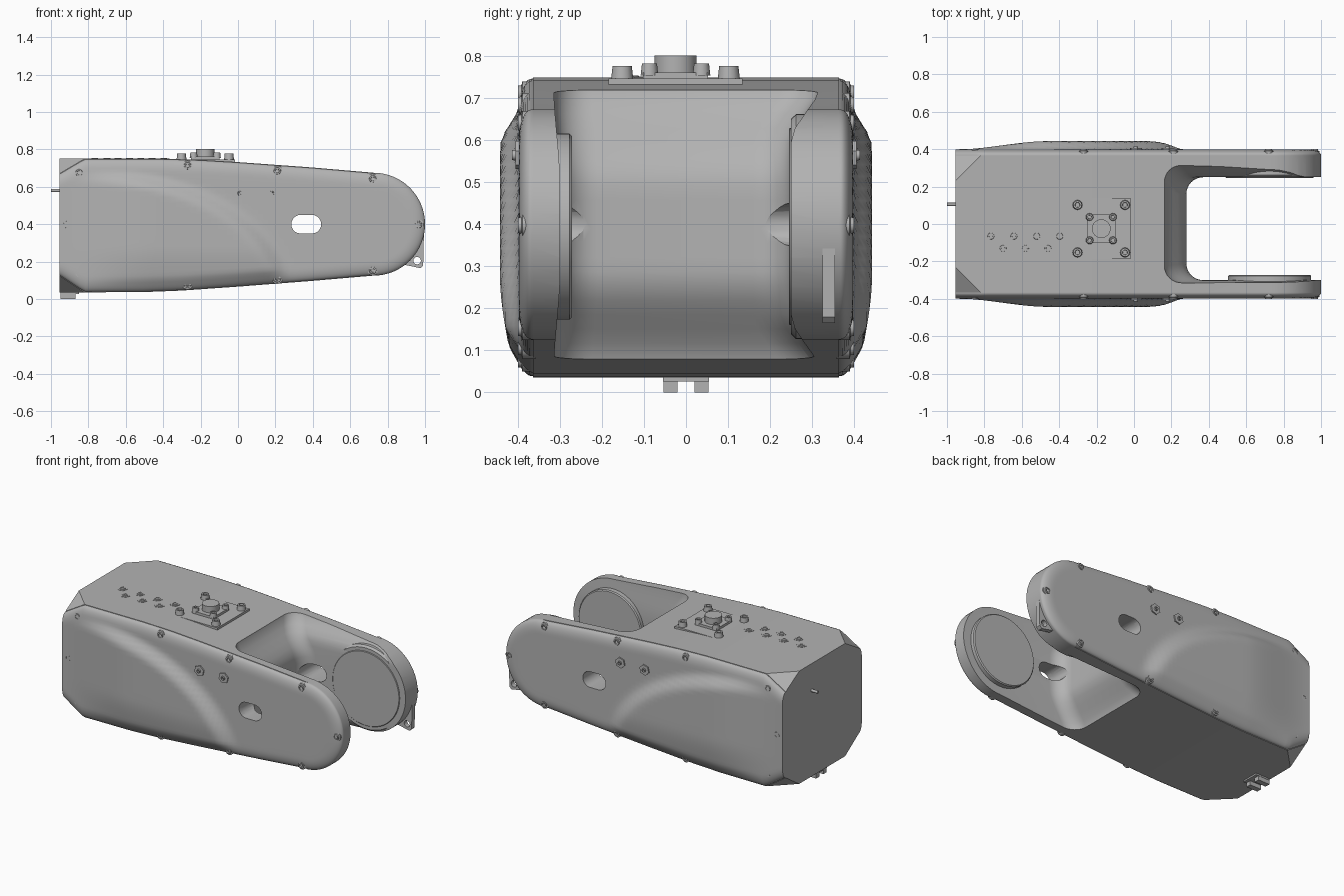
import bpy, bmesh, math
from mathutils import Vector

if "Cube" in bpy.data.objects:
    bpy.data.objects.remove(bpy.data.objects["Cube"])

grey = bpy.data.materials.new("cast_grey")
grey.diffuse_color = (0.45, 0.45, 0.45, 1)
grey.use_nodes = True
grey.node_tree.nodes["Principled BSDF"].inputs["Base Color"].default_value = grey.diffuse_color


def finish(name, bm, angle=35):
    bmesh.ops.remove_doubles(bm, verts=bm.verts[:], dist=1e-5)
    bmesh.ops.recalc_face_normals(bm, faces=bm.faces[:])
    me = bpy.data.meshes.new(name)
    bm.to_mesh(me)
    bm.free()
    ob = bpy.data.objects.new(name, me)
    bpy.context.collection.objects.link(ob)
    me.materials.append(grey)
    smooth(ob, angle)
    return ob


def smooth(ob, angle=35):
    bpy.ops.object.select_all(action='DESELECT')
    ob.select_set(True)
    bpy.context.view_layer.objects.active = ob
    bpy.ops.object.shade_smooth_by_angle(angle=math.radians(angle))


def loft_bm(rings):
    bm = bmesh.new()
    vs = [[bm.verts.new(p) for p in r] for r in rings]
    n = len(vs[0])
    for a, b in zip(vs, vs[1:]):
        for i in range(n):
            bm.faces.new((a[i], a[(i + 1) % n], b[(i + 1) % n], b[i]))
    bm.faces.new(vs[0][::-1])
    bm.faces.new(vs[-1])
    return bm


def loft(name, rings, angle=35):
    return finish(name, loft_bm(rings), angle)


def circle(cx, cy, r, n, turn=0.0):
    return [(cx + r * math.cos(turn + 2 * math.pi * i / n),
             cy + r * math.sin(turn + 2 * math.pi * i / n)) for i in range(n)]


def prism_y(name, pts, y0, y1):
    return loft(name, [[(x, y, z) for x, z in pts] for y in (y0, y1)])


def prism_z(name, pts, z0, z1):
    return loft(name, [[(x, y, z) for x, y in pts] for z in (z0, z1)])


def rect(x0, x1, y0, y1):
    return [(x0, y0), (x1, y0), (x1, y1), (x0, y1)]


def cut(ob, cutter):
    m = ob.modifiers.new("cut", 'BOOLEAN')
    m.operation, m.object, m.solver = 'DIFFERENCE', cutter, 'EXACT'
    bpy.context.view_layer.objects.active = ob
    bpy.ops.object.modifier_apply(modifier="cut")
    smooth(ob)


def drop(ob):
    bpy.data.objects.remove(ob, do_unlink=True)


def interp(pts, x):
    for (x0, z0), (x1, z1) in zip(pts, pts[1:]):
        if x <= x1:
            return z0 + (z1 - z0) * max(0, x - x0) / (x1 - x0)
    return pts[-1][1]


def step(t):
    t = min(1, max(0, t))
    return t * t * (3 - 2 * t)


# side outline: long tapering beam ending in a half circle
L, CX, CZ, R = -0.955, 0.725, 0.4, 0.275
TOP = [(L, .75), (-.4, .75), (-.2, .744), (0, .732), (.4, .703), (CX, CZ + R)]
BOT = [(L, .035), (-.5, .037), (-.3, .045), (0, .066), (.4, .097), (CX, CZ - R)]
arc = [(CX + R * math.sin(a), R * math.cos(a)) for a in
       [math.pi / 2 * i / 16 for i in range(1, 17)]]

# main body
lower = BOT + [(x, CZ - h) for x, h in arc]
upper = [(x, CZ + h) for x, h in arc[:-1]][::-1] + TOP[::-1]
bm = loft_bm([[(x, y, z) for x, z in lower + upper] for y in (-.365, .365)])
for sy in (-1, 1):                       # cut the four rear corners
    for za, zb in ((.75, .67), (.035, .125)):
        p = Vector((L, sy * .23, za))
        q = Vector((L, sy * .365, zb))
        s = Vector((-.82, sy * .365, za))
        n = (q - p).cross(s - p)
        if n.x > 0:
            n = -n
        res = bmesh.ops.bisect_plane(bm, geom=bm.verts[:] + bm.edges[:] + bm.faces[:],
                                     plane_co=p, plane_no=n, clear_outer=True)
        bmesh.ops.holes_fill(bm, edges=[e for e in bm.edges if e.is_boundary])
body = finish("main_body", bm, 30)

# fork opening: rear wall bulges at mid height, sides flare at top and bottom
rings = []
for i in range(25):
    z = -.02 + .82 * i / 24
    k = abs(z - .39) / .345
    f = step((k - .3) / .7)
    xl = .28 - .12 * f
    y0, y1 = -.30 - .015 * f, .25 + .07 * step((k - .6) / .4)
    r = .09
    ring = [(1.2, y0, z), (1.2, y1, z)]
    for cy, a0 in ((y1 - r, 90), (y0 + r, 180)):
        for j in range(9):
            a = math.radians(a0 + 90 * j / 8)
            ring.append((xl + r + r * math.cos(a), cy + r * math.sin(a), z))
    rings.append(ring)
slot = loft("slot_cutter", rings)
cut(body, slot)
drop(slot)


# side covers: rounded rim and a swept shallow bulge
def cover_depth(x, z, zt, zb):
    e = min(zt - z, z - zb)
    if x > CX:
        e = R - math.hypot(x - CX, z - CZ)
    e = min(1, max(0, e / .07))
    rim = .03 * math.sqrt(1 - (1 - e) ** 2)
    d = math.hypot((x + .75) / 1.05, z / .69) if x > -.75 else z / .69
    bulge = .045 * step((1 - d) / .11) * step((x - L) / .5) * step((z + .08) / .36)
    return .368 + rim + bulge * e


def cover(name, sy):
    cols = [(L + (CX - L) * i / 60, None) for i in range(61)] + arc
    N = 36
    bm = bmesh.new()
    front, back = [], []
    for x, h in cols:
        if h is None:
            zt = min(interp(TOP, x), .67 + .08 * (x - L) / .135) - .003
            zb = max(interp(BOT, x), .125 - .09 * (x - L) / .135) + .003
        else:
            zt, zb = CZ + h, CZ - h
        zs = [zb + (zt - zb) * (.5 - .5 * math.cos(math.pi * j / N)) for j in range(N + 1)]
        front.append([bm.verts.new((x, sy * cover_depth(x, z, zt, zb), z)) for z in zs])
        back.append([bm.verts.new((x, sy * .36, z)) for z in (zb, zt)])
    for i in range(len(cols) - 1):
        f, g, b, c = front[i], front[i + 1], back[i], back[i + 1]
        for j in range(N):
            bm.faces.new((f[j], f[j + 1], g[j + 1], g[j]))
        bm.faces.new((f[0], g[0], c[0], b[0]))
        bm.faces.new((f[N], b[1], c[1], g[N]))
        bm.faces.new((b[0], c[0], c[1], b[1]))
    bm.faces.new(front[0] + back[0][::-1])
    bmesh.ops.dissolve_degenerate(bm, dist=1e-5, edges=bm.edges[:])
    return finish(name, bm, 40)


covers = [cover("front_cover", -1), cover("back_cover", 1)]

# oval window through both arms
oval = [(x + .05 * math.cos(a), .4 + .05 * math.sin(a)) for x, a0 in ((.395, -90), (.335, 90))
        for a in [math.radians(a0 + 180 * j / 10) for j in range(11)]]
window = prism_y("window_cutter", oval, -.7, .7)
for ob in [body] + covers:
    cut(ob, window)
drop(window)


# bearing discs on the inner faces of the fork
def disc(name, r, y0, y1, bev):
    loft(name, [[(x, y, z) for x, z in circle(CX, CZ - .005, q, 56)]
                for q, y in ((r, y0), (r, y1 - math.copysign(bev, y1 - y0)), (r - bev, y1))])


disc("front_arm_disc", .222, -.32, -.272, .006)
disc("back_arm_disc", .268, .37, .25, .012)
disc("back_arm_disc_face", .235, .26, .245, .003)

# pierced lug under the back arm
lug = prism_y("lug", [(.93, .38), (.86, .205), (.88, .185), (.975, .165), (.99, .18), (.995, .39)], .325, .355)
hole = prism_y("lug_cutter", circle(.958, .205, .02, 16), .2, .5)
cut(lug, hole)
drop(hole)


# socket screw: hexagonal washer, round head and recessed socket
def screw_y(name, x, z, sy, y, r):
    prof = ((r, -.03), (r, .002), (r * .7, .004), (r * .66, .012), (r * .4, .012), (r * .36, .004))
    loft(name, [[(px, sy * (y + d), pz) for px, pz in circle(x, z, q, 12)] for q, d in prof])


rim = [(-.85, .675), (-.27, .712), (.21, .685), (.72, .642), (.965, .398),
       (.72, .153), (.21, .108), (-.27, .078), (-.85, .135), (-.915, .398)]
for side, sy in (("front", -1), ("back", 1)):
    for x, z in rim:
        screw_y(side + "_cover_screw", x, z, sy, .388, .028)
    for x in (.01, .18):
        y = cover_depth(x, .565, interp(TOP, x), interp(BOT, x))
        prism_y(side + "_hex_bolt", circle(x, .565, .034, 6, .3), sy * .37, sy * (y + .008))
        screw_y(side + "_hex_bolt_socket", x, .565, sy, y + .004, .018)


def bolt_z(name, x, y, r, z0, z1):
    prof = ((r, z0), (r * .85, z1), (r * .5, z1), (r * .45, z1 - .012))
    loft(name, [[(px, py, z) for px, py in circle(x, y, q, 12)] for q, z in prof])


# sensor mount on top
MX, MY = -.175, -.025
prism_z("mount_plate", rect(MX - .16, MX + .16, MY - .16, MY + .16), .725, .747)
prism_z("mount_block", rect(MX - .077, MX + .077, MY - .077, MY + .077), .74, .762)
prism_z("mount_boss", circle(MX, MY, .05, 32), .75, .802)
for sx in (-1, 1):
    for sy in (-1, 1):
        bolt_z("mount_corner_bolt", MX + sx * .127, MY + sy * .127, .027, .74, .777)
        bolt_z("mount_inner_bolt", MX + sx * .062, MY + sy * .062, .021, .755, .783)

# two rows of sunken screws on top
for y, xs in ((-.065, (-.765, -.642, -.52, -.397)), (-.13, (-.7, -.58, -.46))):
    for x in xs:
        prism_z("top_screw", circle(x, y, .031, 6, .2), .745, .752)
        bolt_z("top_screw_socket", x, y, .02, .746, .755)

# rear pin and underside latch
loft("rear_pin", [[(x, y, z) for y, z in circle(.105, .58, .009, 12)] for x in (-.94, -1.0)])
prism_z("latch_base", rect(-.95, -.85, -.055, .055), .026, .045)
for sy in (-1, 1):
    prism_z("latch_prong", rect(-.95, -.87, *sorted((sy * .02, sy * .053))), 0, .03)
